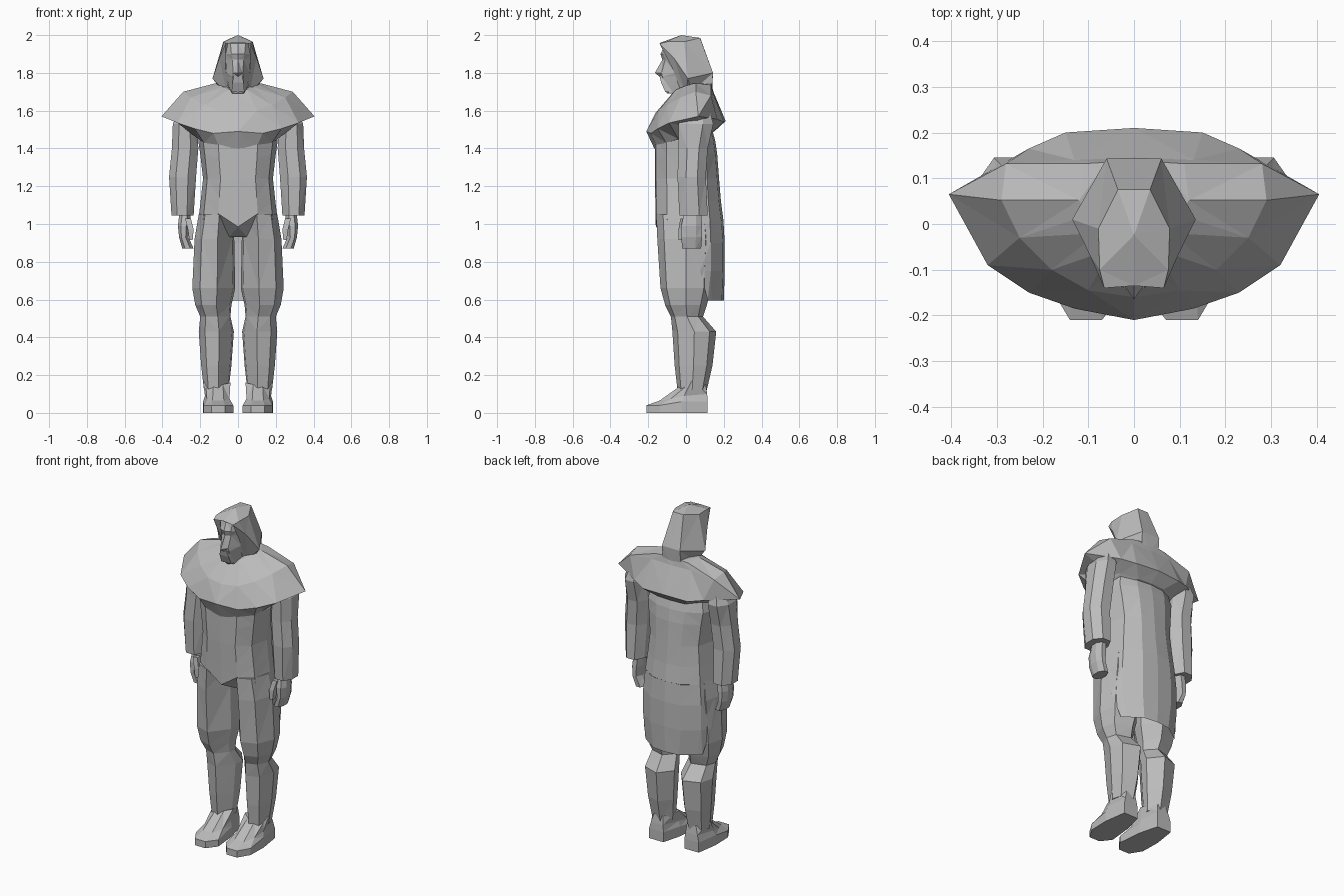
import bpy, bmesh

grey = bpy.data.materials.new("plain grey")
grey.diffuse_color = (0.5, 0.5, 0.5, 1)


def make(name, rows, closed=True, caps=(True, True), mirror=False):
    """Skin a list of equal-length point rows; optionally add the mirrored twin."""
    bm = bmesh.new()
    for s in ((1, -1) if mirror else (1,)):
        grid = [[bm.verts.new((p[0] * s, p[1], p[2])) for p in r] for r in rows]
        n = len(rows[0])
        for a, b in zip(grid, grid[1:]):
            for i in range(n if closed else n - 1):
                j = (i + 1) % n
                bm.faces.new((a[i], a[j], b[j], b[i]))
        if closed and caps[0]:
            bm.faces.new(grid[0])
        if closed and caps[1]:
            bm.faces.new(grid[-1])
    bmesh.ops.remove_doubles(bm, verts=bm.verts, dist=0.0005)
    bmesh.ops.triangulate(bm, faces=bm.faces[:])
    bmesh.ops.recalc_face_normals(bm, faces=bm.faces[:])
    me = bpy.data.meshes.new(name)
    bm.to_mesh(me)
    bm.free()
    me.materials.append(grey)
    ob = bpy.data.objects.new(name, me)
    bpy.context.collection.objects.link(ob)
    return ob


def sym(half):
    """Full ring from a half ring running front centre to back centre."""
    return half + [(-x, y, z) for x, y, z in half[-2:0:-1]]


def ring(z, x0, x1, y0, y1, shape):
    return [(x0 + u * (x1 - x0), y0 + v * (y1 - y0), z) for u, v in shape]


# Coat body: height, half width, front, back, zigzag of the front folds
body = []
for z, w, f, b, dz in [(1.53, .19, -.12, .13, 0), (1.44, .21, -.165, .155, 0), (1.37, .20, -.165, .165, -.025),
                       (1.24, .185, -.165, .175, 0), (1.12, .198, -.162, .185, .02), (1.02, .21, -.16, .198, .035)]:
    body.append(sym([(0, f, z - dz), (w * .5, f * .97, z + dz), (w * .88, f * .62, z), (w, .01, z),
                     (w * .87, b * .64, z), (w * .45, b * .94, z), (0, b, z)]))
body.append(sym([(0, -.05, .93), (.05, -.05, .93), (.15, -.06, .93), (.2, .01, .93),
                 (.16, .08, .93), (.08, .1, .93), (0, .11, .93)]))
make("coat_body", body)

# Open tail of the coat behind the legs
tail = []
for z, w, y, b in [(1.02, .21, .01, .198), (.9, .222, .04, .205), (.75, .222, .075, .205), (.595, .19, .115, .2)]:
    half = [(0, b, z), (w * .45, b * .95, z), (w * .87, max(b * .64, y + .02), z), (w, y, z)]
    tail.append([(-x, q, h) for x, q, h in half[:0:-1]] + half)
make("coat_tail", tail, closed=False)

# Shoulder cape: chest underside, hem, shoulder line, neck
cape = [
    [(0, -.168, 1.40), (.1, -.155, 1.41), (.18, -.105, 1.43), (.21, -.04, 1.45),
     (.22, .05, 1.51), (.18, .1, 1.51), (.09, .145, 1.49), (0, .15, 1.49)],
    [(0, -.21, 1.49), (.13, -.185, 1.48), (.23, -.15, 1.505), (.32, -.09, 1.535),
     (.405, .065, 1.57), (.23, .165, 1.555), (.15, .2, 1.54), (0, .21, 1.545)],
    [(0, -.16, 1.59), (.1, -.145, 1.6), (.18, -.1, 1.63), (.25, -.03, 1.67),
     (.29, .052, 1.70), (.28, .132, 1.68), (.13, .14, 1.70), (0, .145, 1.70)],
    [(0, -.065, 1.70), (.05, -.055, 1.71), (.08, -.02, 1.725), (.1, .02, 1.74),
     (.12, .052, 1.745), (.11, .132, 1.735), (.06, .135, 1.74), (0, .135, 1.74)]]
make("shoulder_cape", [sym(h) for h in cape])

# Hood, from the front rim round to the back seam
hood = [
    [(0, -.135, 1.96), (.065, -.14, 1.955), (.065, -.07, 1.82), (.045, -.02, 1.685)],
    [(0, -.025, 2.0), (.075, -.1, 1.965), (.098, -.065, 1.88), (.06, .0, 1.69)],
    [(0, -.025, 2.0), (.078, -.01, 1.965), (.135, .01, 1.77), (.08, .03, 1.70)],
    [(0, .075, 1.985), (.035, .075, 1.985), (.06, .143, 1.80), (.06, .135, 1.70)],
    [(0, .075, 1.985), (0, .076, 1.984), (0, .143, 1.80), (0, .138, 1.70)]]
make("hood", hood, closed=False, mirror=True)

# Face with brow, nose and chin: height, centre y, middle (x, y), side (x, y)
face = [sym([(0, c, z), (m, my, z), (w, wy, z), (w * .8, .03, z), (0, .05, z)])
        for z, c, m, my, w, wy in [(1.955, -.11, .04, -.105, .055, -.08), (1.90, -.135, .035, -.12, .066, -.08),
                                   (1.87, -.125, .03, -.11, .066, -.07), (1.80, -.165, .025, -.13, .062, -.06),
                                   (1.78, -.14, .028, -.125, .06, -.05), (1.69, -.10, .025, -.09, .042, -.04)]]
make("face", face)
# Beard block below the nose
box = [(0, 0), (1, 0), (1, 1), (0, 1)]
make("beard", [ring(1.785, -.022, .022, -.14, -.08, box), ring(1.75, -.03, .03, -.132, -.06, box),
               ring(1.70, -.034, .034, -.11, -.05, box)])

# Sleeves
oct_ = [(.3, 0), (.75, 0), (1, .3), (1, .7), (.7, 1), (.25, 1), (0, .65), (0, .3)]
make("sleeve", [ring(z, *r, oct_) for z, *r in [
    (1.62, .24, .30, .02, .12), (1.53, .215, .345, -.04, .145), (1.40, .21, .35, -.04, .115),
    (1.25, .222, .365, -.045, .105), (1.045, .235, .352, -.035, .115)]], mirror=True)

# Hands and thumbs
make("hand", [ring(z, *r, oct_) for z, *r in [
    (1.06, .25, .31, -.01, .08), (.99, .255, .318, -.025, .085), (.93, .262, .312, -.025, .085),
    (.87, .235, .295, -.02, .08)]], mirror=True)
make("thumb", [ring(z, *r, box) for z, *r in [
    (1.03, .25, .28, -.03, .02), (.97, .235, .265, -.04, .0), (.915, .24, .258, -.04, -.01)]], mirror=True)

# Legs: height, inner x, outer x, front y, back y
leg_shape = [(.42, 0), (.82, .12), (1, .5), (.88, .85), (.35, 1), (0, .65), (.05, .4)]
make("leg", [ring(z, *r, leg_shape) for z, *r in [
    (1.05, .02, .208, -.157, .14), (.92, .02, .23, -.152, .15), (.66, .015, .242, -.135, .135),
    (.57, .035, .226, -.11, .11), (.51, .04, .2, -.08, .09), (.43, .022, .208, -.072, .16),
    (.25, .035, .195, -.06, .14), (.12, .05, .18, -.045, .11)]], mirror=True)

# Boots: sole, welt, instep, ankle
sole = [(.07, -.21), (.14, -.21), (.182, -.14), (.185, -.02), (.165, .115), (.07, .115), (.04, .0), (.025, -.15)]
boot = [[(x, y, 0) for x, y in sole],
        [(x, y, .04 if y < -.1 else .06) for x, y in sole],
        [(.075, -.14, .065), (.135, -.14, .065), (.165, -.08, .075), (.175, -.01, .09),
         (.155, .112, .1), (.075, .112, .1), (.05, .0, .09), (.045, -.08, .075)],
        [(.08, -.02, .15), (.13, -.02, .15), (.17, .0, .14), (.185, .03, .17),
         (.14, .105, .15), (.08, .105, .15), (.05, .05, .15), (.04, .01, .16)]]
make("boot", boot, mirror=True)
